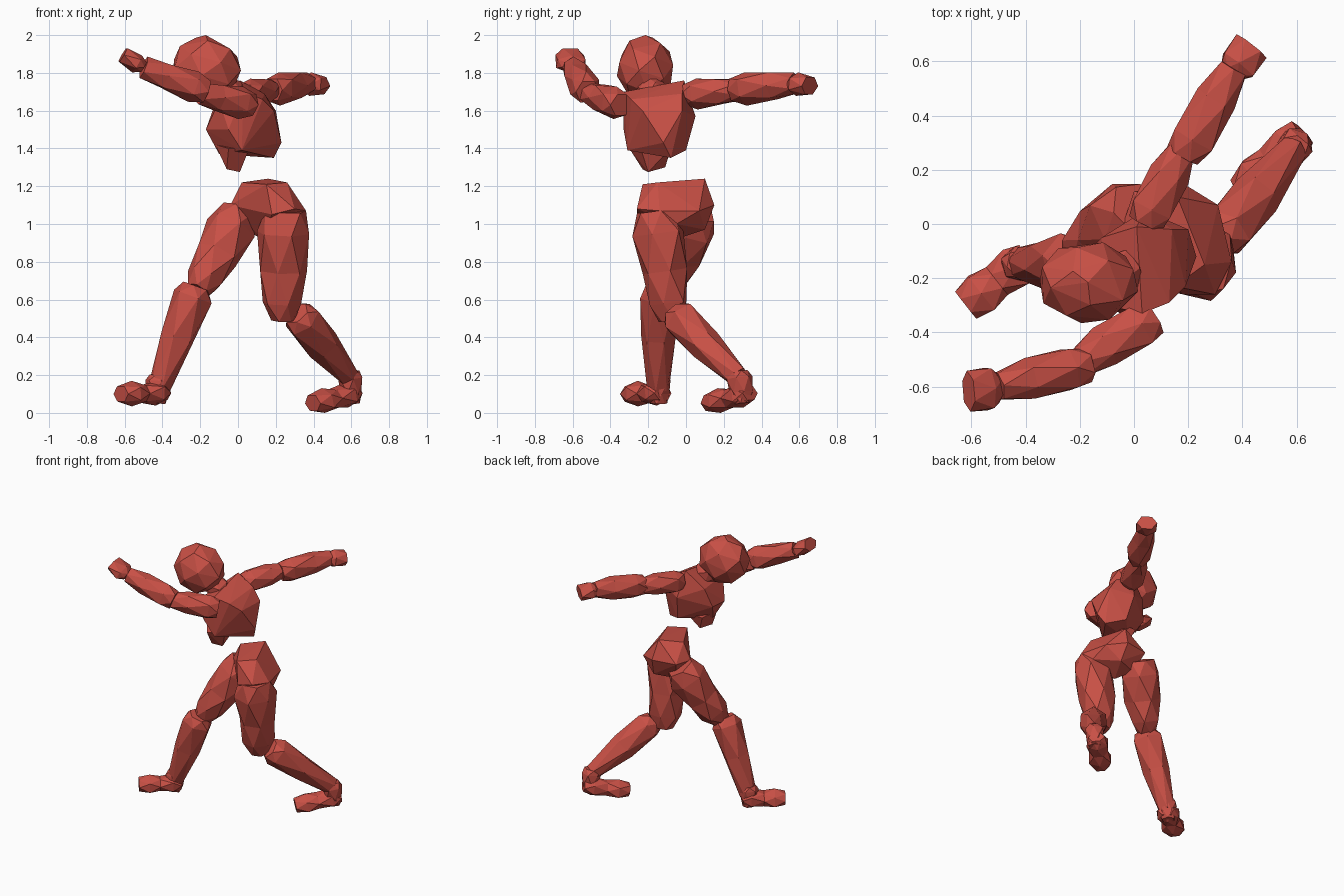
import bpy, bmesh, math, random
from mathutils import Vector

random.seed(4)
red = bpy.data.materials.new("red")
red.diffuse_color = (0.58, 0.08, 0.06, 1)


def finish(name, bm):
    bmesh.ops.recalc_face_normals(bm, faces=bm.faces)
    me = bpy.data.meshes.new(name)
    bm.to_mesh(me)
    bm.free()
    me.materials.append(red)
    ob = bpy.data.objects.new(name, me)
    bpy.context.collection.objects.link(ob)


def hull(name, *pts):
    """Faceted solid wrapped around a few landmark points."""
    bm = bmesh.new()
    for p in pts:
        bm.verts.new(p)
    res = bmesh.ops.convex_hull(bm, input=bm.verts)
    inside = [g for g in res["geom_interior"] if isinstance(g, bmesh.types.BMVert)]
    bmesh.ops.delete(bm, geom=inside, context='VERTS')
    finish(name, bm)


# swelling along a part: position from joint to joint, share of the full radius
ARM = ((0, 0.75), (0.2, 1), (0.65, 0.88), (1, 0.66))
THIGH = ((0, 0.75), (0.2, 1), (0.55, 0.88), (0.84, 0.75), (1, 0.45))
SHIN = ((0, 0.7), (0.1, 1.02), (0.5, 0.9), (1, 0.58))
FOOT = ((0, 0.65), (0.2, 1), (0.5, 0.78), (0.75, 1), (1, 0.7))
FIST = ((0, 0.6), (0.3, 1), (1, 0.88))


def limb(name, start, end, radius, profile=ARM, flat=1, n=6):
    """Faceted tube between two joints with staggered rings."""
    bm = bmesh.new()
    start, end = Vector(start), Vector(end)
    axis = (end - start).normalized()
    ref = Vector((-0.7, -0.7, 0)) if abs(axis.z) > 0.75 else Vector((0, 0, 1))
    side = axis.cross(ref).normalized()
    up = side.cross(axis)
    rings = []
    for i, (t, share) in enumerate(profile):
        ring = []
        for k in range(n):
            a = 2 * math.pi * (k + 0.5 * (i % 2)) / n
            r = radius * share * random.uniform(0.98, 1.12)
            p = start.lerp(end, t) + r * (side * math.cos(a) + up * math.sin(a) * flat)
            p.z = max(p.z, 0)
            ring.append(bm.verts.new(p))
        rings.append(ring)
    for i, (a, b) in enumerate(zip(rings, rings[1:])):
        for k in range(n):
            m = (k + 1) % n
            if i % 2 == 0:
                bm.faces.new((a[k], a[m], b[k]))
                bm.faces.new((a[m], b[m], b[k]))
            else:
                bm.faces.new((a[k], a[m], b[m]))
                bm.faces.new((a[k], b[m], b[k]))
    bm.faces.new(rings[0])
    bm.faces.new(rings[-1])
    finish(name, bm)


# head: coarse facets spread evenly over an egg shape
spots = []
for i in range(26):
    h = 1 - 2 * i / 25
    r, a = math.sqrt(1 - h * h), i * 2.4
    spots.append((-0.17 + 0.19 * r * math.cos(a), -0.215 + 0.155 * r * math.sin(a), 1.82 + 0.18 * h))
hull("head", *spots)
limb("neck", (-0.01, -0.17, 1.66), (-0.14, -0.2, 1.78), 0.08)

# rib cage and belly
hull("chest",
     (0.01, -0.01, 1.76), (0.14, -0.02, 1.69), (0.13, -0.29, 1.66), (0.03, -0.33, 1.7),
     (-0.1, -0.3, 1.65), (-0.12, -0.05, 1.64), (-0.17, -0.22, 1.5), (-0.16, -0.09, 1.5),
     (-0.05, -0.33, 1.5), (0.19, -0.23, 1.6), (0.2, -0.02, 1.6), (0.04, 0.05, 1.57),
     (-0.1, -0.18, 1.37), (0.02, -0.31, 1.39), (0.23, -0.12, 1.43), (0.19, -0.08, 1.35),
     (0.07, 0, 1.39))
hull("belly",
     (-0.12, -0.2, 1.42), (-0.05, -0.3, 1.4), (0.06, -0.24, 1.4), (0.05, -0.08, 1.4),
     (-0.08, -0.08, 1.4), (-0.06, -0.23, 1.29), (0.01, -0.2, 1.275), (-0.04, -0.11, 1.3))

# pelvis
hull("pelvis",
     (0.16, 0.1, 1.24), (0.02, 0, 1.22), (0.26, -0.15, 1.22), (0.15, -0.23, 1.21),
     (0.36, -0.14, 1.07), (0.3, -0.26, 1.08), (0.18, -0.26, 1.05), (-0.04, 0, 1.1),
     (0, 0.12, 1.1), (0.18, 0.15, 1.1), (0.31, 0.07, 1.07), (0.33, -0.05, 1),
     (0.05, 0.05, 0.96), (0.13, -0.05, 0.92), (0.2, 0.1, 0.97))

# arm reaching back
limb("rear_upper_arm", (0.04, 0, 1.685), (0.18, 0.28, 1.71), 0.08)
limb("rear_forearm", (0.18, 0.25, 1.71), (0.37, 0.575, 1.745), 0.085)
limb("rear_hand", (0.36, 0.56, 1.745), (0.435, 0.655, 1.73), 0.075, FIST, 0.75)

# arm reaching forward
limb("front_upper_arm", (0.07, -0.34, 1.63), (-0.2, -0.515, 1.69), 0.086)
limb("front_forearm", (-0.17, -0.52, 1.7), (-0.5, -0.6, 1.83), 0.083)
limb("front_hand", (-0.5, -0.605, 1.83), (-0.61, -0.615, 1.895), 0.082, FIST, 0.6)

# leg stepping back
limb("rear_thigh", (0.25, -0.16, 1.07), (0.235, -0.08, 0.49), 0.136, THIGH)
limb("rear_shin", (0.31, -0.06, 0.53), (0.59, 0.275, 0.19), 0.096, SHIN)
limb("rear_ankle", (0.59, 0.28, 0.22), (0.6, 0.3, 0.05), 0.065)
limb("rear_foot", (0.62, 0.34, 0.105), (0.395, 0.12, 0.05), 0.08, FOOT, 0.8)

# leg stepping forward
limb("front_thigh", (0.01, 0.06, 1.06), (-0.21, -0.12, 0.65), 0.132, THIGH)
limb("front_shin", (-0.22, -0.14, 0.67), (-0.42, -0.145, 0.13), 0.098, SHIN)
limb("front_ankle", (-0.42, -0.145, 0.2), (-0.43, -0.145, 0.05), 0.065)
limb("front_foot", (-0.39, -0.12, 0.105), (-0.62, -0.3, 0.1), 0.083, FOOT, 0.75)
